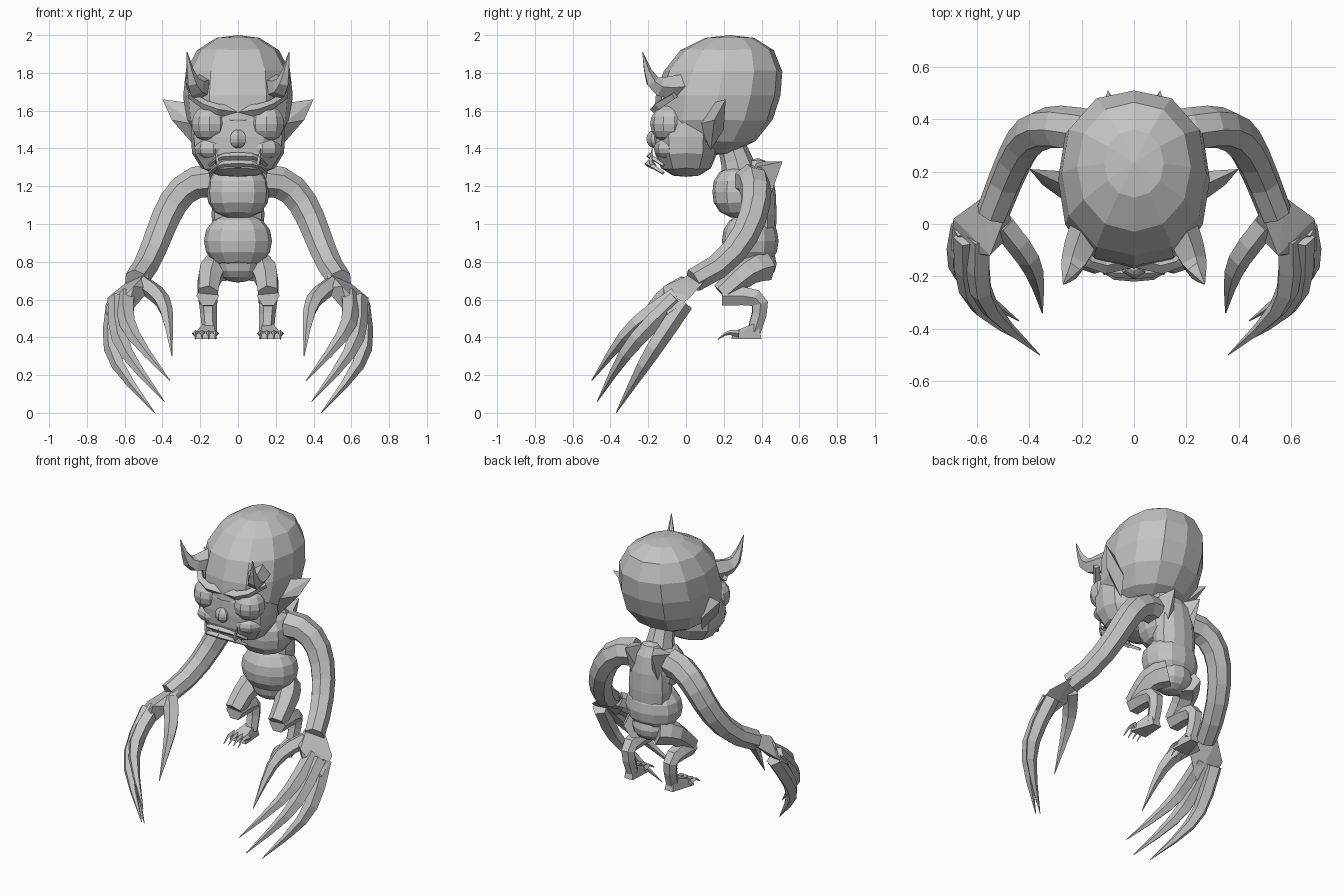
import bpy, bmesh
from mathutils import Vector
from mathutils.geometry import interpolate_bezier
from math import cos, sin, tau

if "Cube" in bpy.data.objects:
    bpy.data.objects.remove(bpy.data.objects["Cube"])

grey = (.55, .55, .55, 1)
skin = bpy.data.materials.new("grey_skin")
skin.use_nodes = True
skin.diffuse_color = grey
skin.node_tree.nodes["Principled BSDF"].inputs["Base Color"].default_value = grey


def finish(name, bm, mirror):
    """Turn the mesh into a named part, copied across the middle if paired."""
    bmesh.ops.recalc_face_normals(bm, faces=bm.faces)
    mesh = bpy.data.meshes.new(name)
    bm.to_mesh(mesh)
    bm.free()
    mesh.materials.append(skin)
    part = bpy.data.objects.new(name, mesh)
    bpy.context.collection.objects.link(part)
    if mirror:
        modifier = part.modifiers.new("both_sides", 'MIRROR')
        modifier.use_mirror_merge = False


def blob(name, center, size, power=2, lean=0, segments=12, mirror=False):
    """Faceted ellipsoid; a higher power is boxier, lean shears it backwards."""
    bm = bmesh.new()
    bmesh.ops.create_uvsphere(bm, u_segments=segments, v_segments=8, radius=1)
    for vert in bm.verts:
        norm = sum(abs(axis) ** power for axis in vert.co) ** (1 / power)
        point = Vector([axis / norm * scale for axis, scale in zip(vert.co, size)])
        point.y += lean * point.z
        vert.co = point + Vector(center)
    finish(name, bm, mirror)


def limb(name, path, thick, tip=.002, sides=6, taper=1, steps=6, mirror=True):
    """Bent tapering tube from the first to the last point of the path."""
    start, *bends, end = [Vector(point) for point in path]
    points = interpolate_bezier(start, bends[0], bends[-1], end, steps)
    bm = bmesh.new()
    loops = []
    direction = (bends[0] - start).normalized()
    frame = direction.to_track_quat('Z', 'Y')
    for i, point in enumerate(points):
        before, after = points[max(i - 1, 0)], points[min(i + 1, steps - 1)]
        heading = (after - before).normalized()
        frame = direction.rotation_difference(heading) @ frame
        direction = heading
        radius = thick + (tip - thick) * (i / (steps - 1)) ** taper
        turns = [tau * side / sides for side in range(sides)]
        loops.append([bm.verts.new(point + frame @ Vector(
            (radius * cos(turn), radius * sin(turn), 0))) for turn in turns])
    for lower, upper in zip(loops, loops[1:]):
        for i in range(sides):
            bm.faces.new((lower[i - 1], lower[i], upper[i], upper[i - 1]))
    bm.faces.new(loops[0])
    bm.faces.new(loops[-1])
    finish(name, bm, mirror)


def wedge(name, points):
    """Pair of angular solids wrapped around a few corner points."""
    bm = bmesh.new()
    corners = [bm.verts.new(point) for point in points]
    bmesh.ops.convex_hull(bm, input=corners)
    loose = [vert for vert in bm.verts if not vert.link_faces]
    bmesh.ops.delete(bm, geom=loose, context='VERTS')
    finish(name, bm, True)


# Head: leaning skull over a boxy face
blob("skull", (0, .17, 1.68), (.29, .33, .32), power=2.4, lean=.2)
blob("face", (0, 0, 1.46), (.25, .17, .21), power=2.8)

# Face: bulging eyes, scowling brow, frown and underbite tusks
blob("eye", (.15, -.09, 1.53), (.1, .1, .1), segments=10, mirror=True)
blob("nose", (0, -.16, 1.45), (.05, .05, .05), segments=6)
blob("cheek", (.13, -.09, 1.4), (.1, .08, .06), segments=8, mirror=True)
limb("brow", [(0, -.13, 1.59), (.15, -.18, 1.61), (.25, -.06, 1.68)],
     thick=.035, tip=.02, sides=4, steps=4)
for name, height, front in (("upper_lip", 1.36, -.19), ("lower_lip", 1.32, -.2)):
    limb(name, [(0, front, height), (.1, front, height), (.15, -.12, height - .05)],
         thick=.02, tip=.01, sides=4, steps=4)
limb("tusk", [(.1, -.17, 1.3), (.11, -.19, 1.33), (.12, -.18, 1.4)],
     thick=.02, sides=4, steps=3)

# Horns and pointed ears
limb("horn", [(.17, 0, 1.73), (.24, -.18, 1.71), (.27, -.23, 1.91)],
     thick=.07, sides=5, taper=1.5)
wedge("ear", [(.24, .07, 1.53), (.25, .14, 1.64), (.21, .13, 1.39),
              (.25, .2, 1.5), (.35, .15, 1.55), (.4, .21, 1.66)])

# Torso: neck, chest, pot belly, pelvis and arched back
limb("neck", [(0, .3, 1.2), (0, .28, 1.3), (0, .23, 1.45)],
     thick=.11, tip=.07, sides=8, steps=4, mirror=False)
blob("chest", (0, .3, 1.17), (.165, .16, .14), power=2.5)
blob("belly", (0, .34, .91), (.18, .15, .15), power=2.2)
blob("pelvis", (0, .36, .79), (.13, .12, .1))
blob("back", (0, .38, 1.05), (.14, .1, .3), power=2.3)
wedge("shoulder_blade", [(.03, .38, 1.33), (.15, .36, 1.3), (.1, .51, 1.33),
                         (.06, .45, 1.2), (.1, .43, 1.1)])

# Long arms
limb("arm", [(.13, .34, 1.23), (.4, .4, 1.25), (.4, .4, .85), (.54, .04, .7)],
     thick=.09, tip=.065, sides=7, steps=9)
wedge("palm", [(.48, .06, .75), (.58, .1, .7), (.46, -.03, .66), (.55, -.12, .67),
               (.69, .02, .61), (.7, -.1, .52), (.6, -.12, .5)])

# Clawed digits: root, knuckle and tip
claws = {
    "thumb": [(.5, 0, .68), (.38, -.15, .6), (.35, -.34, .3)],
    "index_claw": [(.59, -.05, .62), (.6, -.3, .45), (.36, -.5, .17)],
    "middle_claw": [(.64, -.05, .6), (.64, -.3, .36), (.39, -.47, .06)],
    "outer_claw": [(.65, -.01, .58), (.69, -.2, .3), (.44, -.37, 0)],
}
for name, path in claws.items():
    limb(name, path, thick=.05, sides=5, taper=2.5)

# Crouching legs
limb("thigh", [(.07, .41, .78), (.15, .33, .76), (.16, .19, .63)],
     thick=.09, tip=.06, steps=5)
limb("shin", [(.16, .19, .62), (.16, .42, .62), (.15, .36, .43)],
     thick=.06, tip=.04)

# Flat sloping feet with splayed toes
wedge("foot", [(side, front, height)
               for front, height, narrow, wide in (
                   (.4, .39, .12, .18), (.24, .39, .11, .23),
                   (.25, .43, .12, .22), (.38, .48, .13, .18))
               for side in (narrow, wide) ])
for toe in range(4):
    across = .12 + toe * .035
    limb("toe", [(across, .28, .42), (across, .22, .43), (across, .17, .39)],
         thick=.02, sides=4, steps=4)
